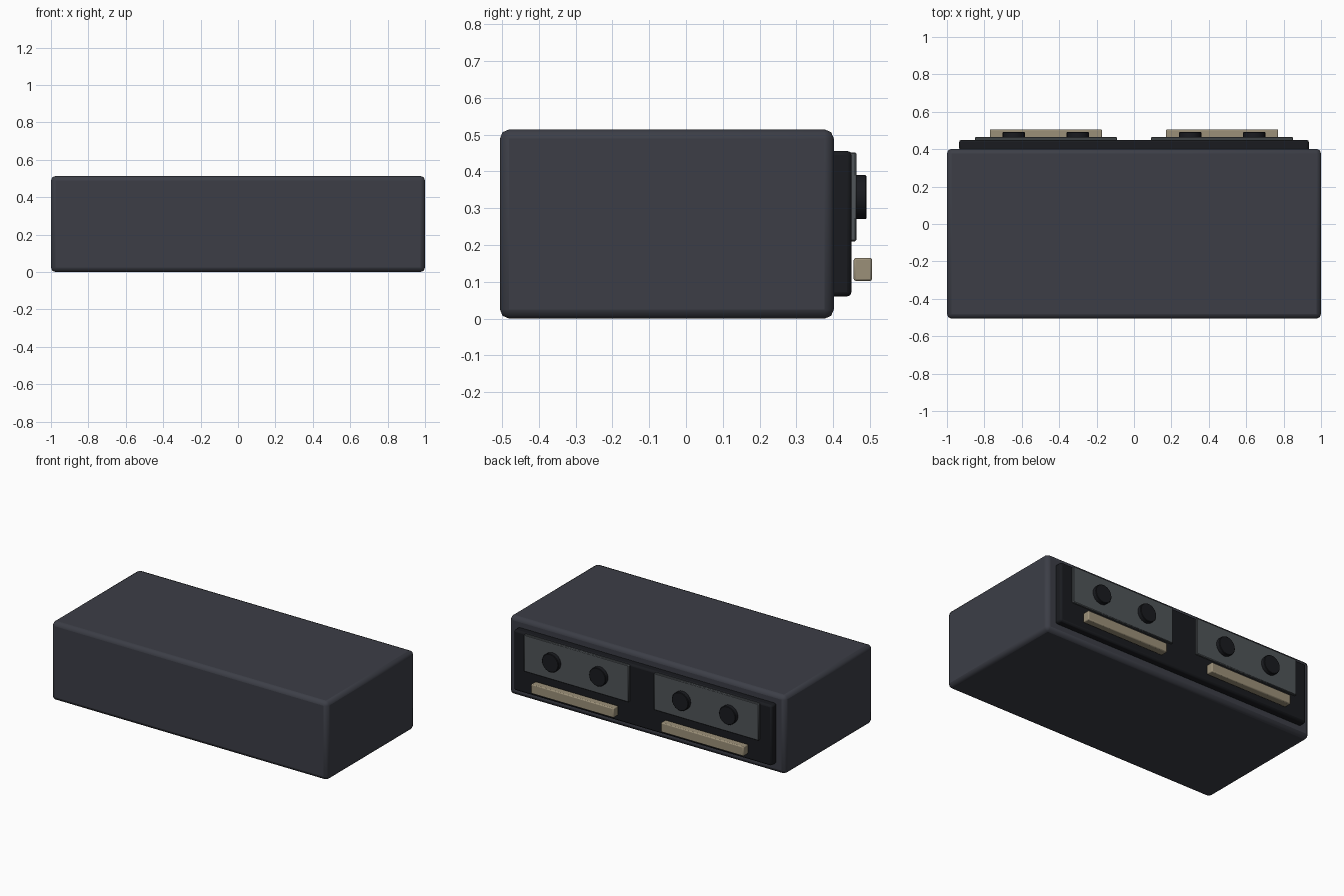
import bpy
import math

if "Cube" in bpy.data.objects:
    bpy.data.objects.remove(bpy.data.objects["Cube"])


def material(name, rgb):
    m = bpy.data.materials.new(name)
    m.diffuse_color = (*rgb, 1)
    m.use_nodes = True
    m.node_tree.nodes["Principled BSDF"].inputs["Base Color"].default_value = m.diffuse_color
    return m


CASE = material("case_grey", (0.045, 0.048, 0.062))
DARK = material("dark_panel", (0.010, 0.011, 0.014))
PLATE = material("plate_grey", (0.080, 0.090, 0.098))
BRASS = material("tan_metal", (0.33, 0.28, 0.19))


def finish(ob, name, mat, bevel, segments):
    ob.name = name
    ob.data.materials.append(mat)
    if bevel:
        b = ob.modifiers.new("Bevel", 'BEVEL')
        b.width, b.segments, b.limit_method = bevel, segments, 'ANGLE'
    bpy.ops.object.shade_smooth_by_angle(angle=math.radians(35))
    return ob


def box(name, x, y, z, mat, bevel=0.0, segments=2):
    """Box from (min, max) pairs along each axis."""
    spans = (x, y, z)
    bpy.ops.mesh.primitive_cube_add(size=1, location=[(a + b) / 2 for a, b in spans])
    ob = bpy.context.object
    ob.scale = [b - a for a, b in spans]
    bpy.ops.object.transform_apply(location=False, rotation=False, scale=True)
    return finish(ob, name, mat, bevel, segments)


def knob(name, x, z, radius, y0, y1):
    bpy.ops.mesh.primitive_cylinder_add(
        vertices=24, radius=radius, depth=y1 - y0,
        location=(x, (y0 + y1) / 2, z), rotation=(math.pi / 2, 0, 0))
    return finish(bpy.context.object, name, DARK, 0.003, 1)


# Main case and recessed-looking rear panel
box("case", (-1, 1), (-0.506, 0.402), (0, 0.514), CASE, 0.025)
box("rear_panel", (-0.935, 0.935), (0.392, 0.45), (0.06, 0.456), DARK, 0.012)

# Two identical connector groups on the rear
for side, cx in (("left", -0.471), ("right", 0.471)):
    box(f"{side}_plate", (cx - 0.38, cx + 0.38), (0.445, 0.464), (0.21, 0.452), PLATE, 0.004, 1)
    box(f"{side}_bar", (cx - 0.30, cx + 0.30), (0.456, 0.506), (0.102, 0.165), BRASS, 0.006)
    for i, dx in enumerate((-0.171, 0.171)):
        knob(f"{side}_terminal_{i + 1}", cx + dx, 0.33, 0.06, 0.460, 0.491)
